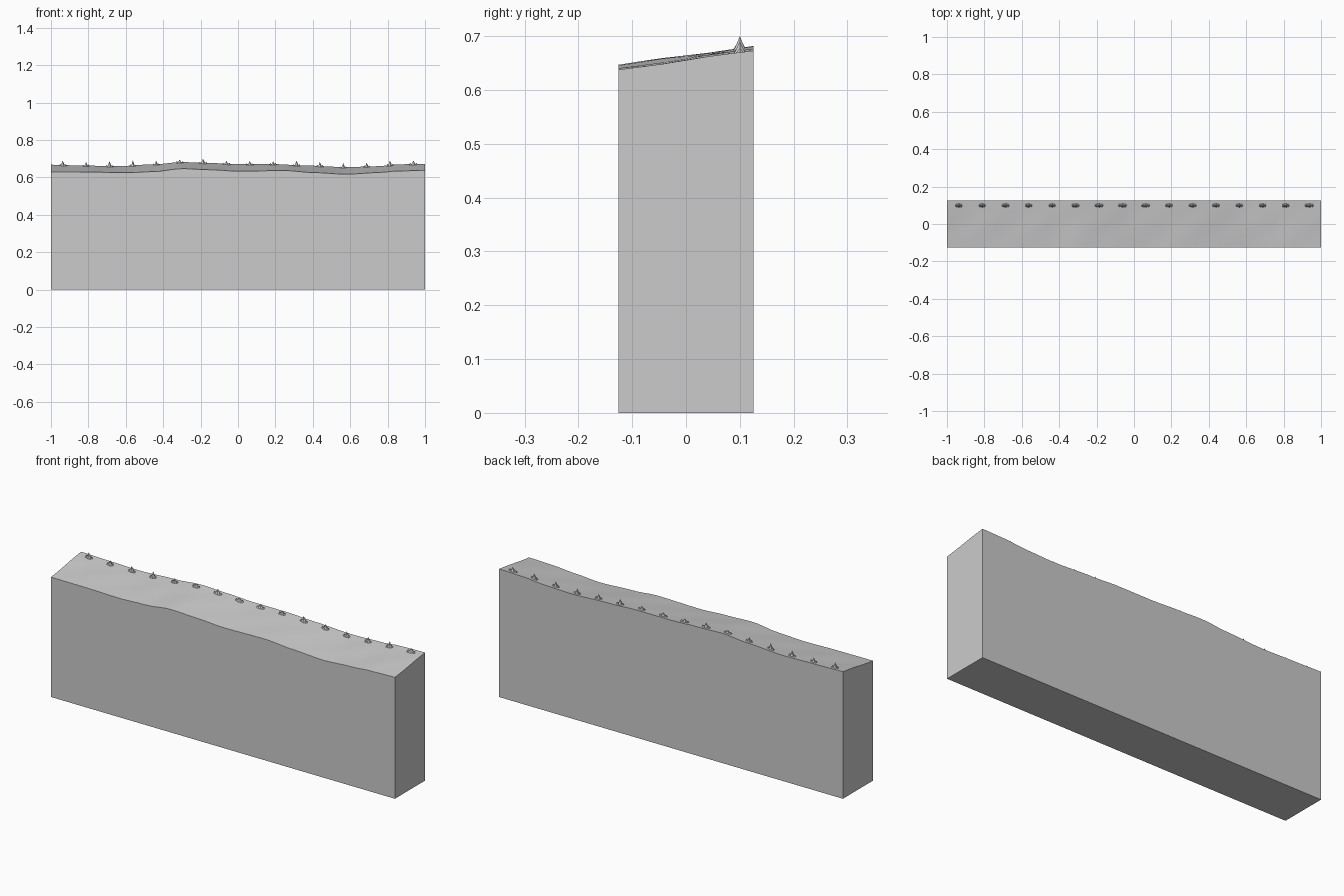
import bpy, bmesh, math, random
from mathutils import Vector

if "Cube" in bpy.data.objects:
    bpy.data.objects.remove(bpy.data.objects["Cube"])

random.seed(4)
stone = bpy.data.materials.new("grey_stone")
stone.diffuse_color = (0.6, 0.6, 0.6, 1)
stone.use_nodes = True
stone.node_tree.nodes["Principled BSDF"].inputs["Base Color"].default_value = stone.diffuse_color

# Crest heights (x, z) along the front and back top edges
FRONT = [(-1, .63), (-.8, .629), (-.6, .625), (-.45, .631), (-.3, .647), (-.15, .641), (0, .633),
         (.25, .637), (.4, .626), (.58, .617), (.75, .626), (.85, .634), (1, .638)]
BACK = [(-1, .668), (-.85, .664), (-.65, .66), (-.45, .67), (-.3, .682), (-.15, .677), (0, .671),
        (.2, .671), (.35, .664), (.58, .655), (.75, .66), (.86, .67), (1, .673)]


def sample(table, x):
    for (x0, z0), (x1, z1) in zip(table, table[1:]):
        if x <= x1 + 1e-6:
            t = (x - x0) / (x1 - x0)
            t = t * t * (3 - 2 * t)
            return z0 + (z1 - z0) * t
    return table[-1][1]


def top_z(x, y):
    t = (y + .125) / .25
    ripple = .0015 * math.sin(22 * (x - y)) * math.sin(math.pi * t)
    return sample(FRONT, x) * (1 - t) + sample(BACK, x) * t + ripple


def finish(bm, name):
    bmesh.ops.recalc_face_normals(bm, faces=bm.faces)
    me = bpy.data.meshes.new(name)
    bm.to_mesh(me)
    bm.free()
    me.materials.append(stone)
    ob = bpy.data.objects.new(name, me)
    bpy.context.collection.objects.link(ob)
    return ob


# Solid wall with a gently rolling, back-rising top
NX, NY = 48, 6
bm = bmesh.new()
grid = [[bm.verts.new((x, y, top_z(x, y))) for y in (-.125 + .25 * j / NY for j in range(NY + 1))]
        for x in (-1 + 2 * i / NX for i in range(NX + 1))]
for i in range(NX):
    for j in range(NY):
        bm.faces.new((grid[i][j], grid[i + 1][j], grid[i + 1][j + 1], grid[i][j + 1]))
rim = [e for e in bm.edges if e.is_boundary]
skirt = bmesh.ops.extrude_edge_only(bm, edges=rim)["geom"]
for v in skirt:
    if isinstance(v, bmesh.types.BMVert):
        v.co.z = 0
bmesh.ops.holes_fill(bm, edges=[e for e in bm.edges if e.is_boundary], sides=0)
wall = finish(bm, "wall")
bpy.context.view_layer.objects.active = wall
wall.select_set(True)
bpy.ops.object.shade_smooth_by_angle(angle=math.radians(30))


# Small pointed tufts along the back of the crest
def spike(bm, base, tip, rx, ry, sides=5):
    ring = [bm.verts.new(base + Vector((rx * math.cos(a), ry * math.sin(a), 0)))
            for a in (2 * math.pi * k / sides for k in range(sides))]
    top = bm.verts.new(tip)
    bm.faces.new(ring[::-1])
    for k in range(sides):
        bm.faces.new((ring[k], ring[(k + 1) % sides], top))


bm = bmesh.new()
TIPS = [.69, .683, .687, .692, .69, .695, .7, .688, .687, .687, .69, .683, .677, .68, .69, .69]
for i, tip in enumerate(TIPS):
    x = -.9375 + .125 * i
    base = Vector((x, .1, top_z(x, .1) - .003))
    w = random.uniform(.85, 1.15)
    spike(bm, base, Vector((x, .1, tip)), .014 * w, .013)
    for s in (-1, 1):
        spike(bm, base + Vector((s * .012 * w, 0, 0)),
              base + Vector((s * .016 * w, 0, .012)), .011 * w, .012)
finish(bm, "crest_tufts")
